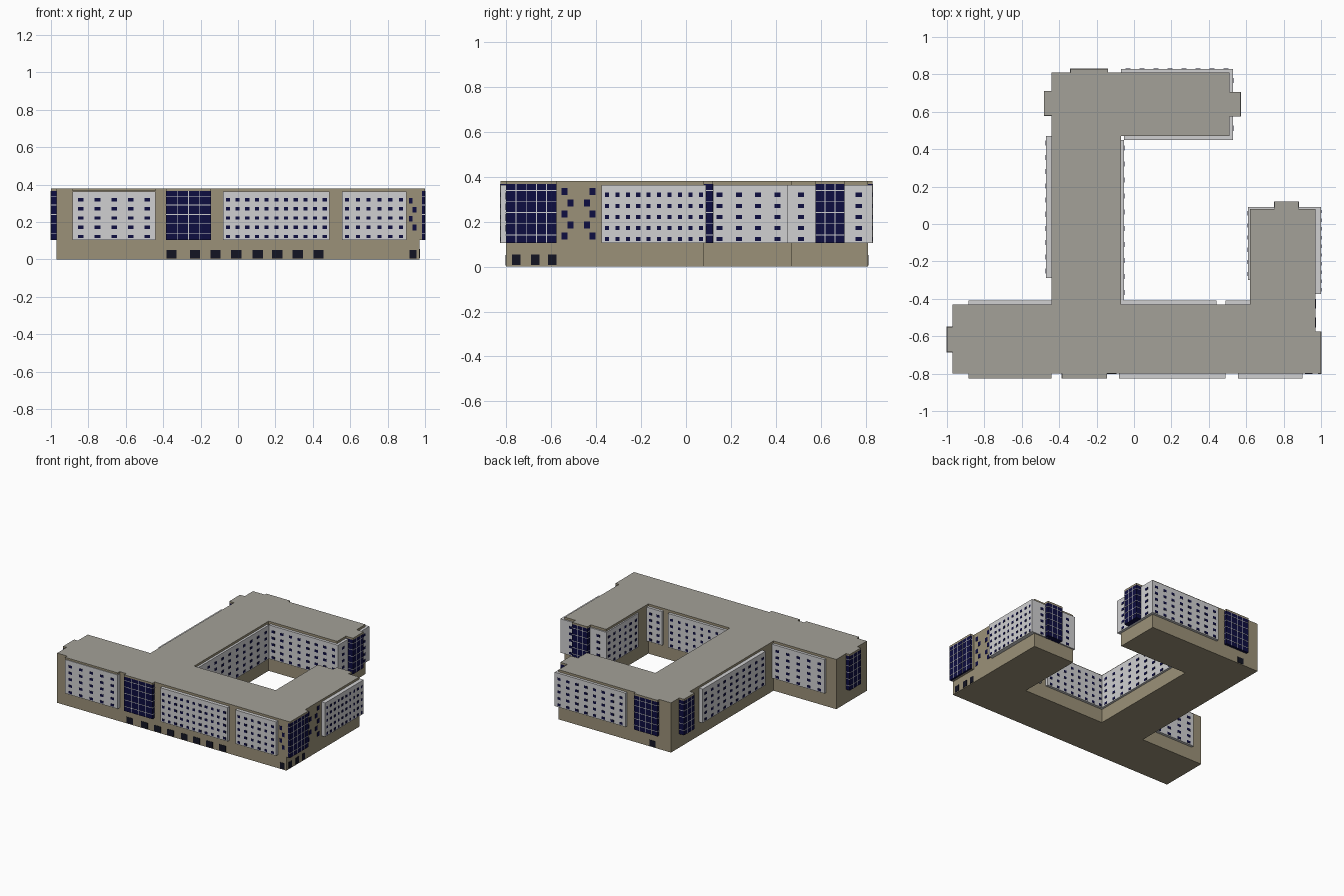
import bpy, bmesh

if "Cube" in bpy.data.objects:
    bpy.data.objects.remove(bpy.data.objects["Cube"])

Z0, ZR, TOP = 0.104, 0.366, 0.38          # bay underside, bay top, roof top
ROWS = [0.122, 0.171, 0.221, 0.270, 0.319]  # window rows


def material(name, rgb):
    m = bpy.data.materials.new(name)
    m.diffuse_color = (*rgb, 1)
    m.use_nodes = True
    m.node_tree.nodes["Principled BSDF"].inputs["Base Color"].default_value = m.diffuse_color
    return m


TAN = material("tan_wall", (0.33, 0.285, 0.19))
GREY = material("grey_roof", (0.37, 0.355, 0.315))
PALE = material("pale_panel", (0.63, 0.63, 0.64))
NAVY = material("navy_glass", (0.004, 0.004, 0.052))
DARK = material("dark_ground_window", (0.006, 0.007, 0.016))


def finish(name, bm, mats):
    bmesh.ops.recalc_face_normals(bm, faces=bm.faces)
    me = bpy.data.meshes.new(name)
    bm.to_mesh(me)
    bm.free()
    for m in mats:
        me.materials.append(m)
    ob = bpy.data.objects.new(name, me)
    bpy.context.collection.objects.link(ob)
    return ob


def world(side, u, d, z):
    """u runs along the wall, d is the distance in the facing direction."""
    return {"S": (u, -d, z), "N": (u, d, z), "E": (d, u, z), "W": (-d, u, z)}[side]


def boxes(name, side, items, mat, top=None):
    """One object from boxes (u0, u1, d0, d1, z0, z1); optional second colour on top."""
    bm = bmesh.new()
    for u0, u1, d0, d1, z0, z1 in items:
        v = [bm.verts.new(world(side, u, d, z)) for z in (z0, z1)
             for u, d in ((u0, d0), (u1, d0), (u1, d1), (u0, d1))]
        for f in ((0, 1, 2, 3), (4, 5, 6, 7), (0, 1, 5, 4), (1, 2, 6, 5), (2, 3, 7, 6), (3, 0, 4, 7)):
            bm.faces.new([v[i] for i in f])
    bmesh.ops.recalc_face_normals(bm, faces=bm.faces)
    if top:
        for f in bm.faces:
            f.material_index = int(f.normal.z > 0.5)
    return finish(name, bm, [mat, top] if top else [mat])


def plates(name, side, d, centres, w, h, mat):
    boxes(name, side, [(u - w / 2, u + w / 2, d - 0.002, d + 0.002, z - h / 2, z + h / 2)
                       for u, z in centres], mat)


def prism(name, pts, z0, z1, mats):
    bm = bmesh.new()
    base = bm.faces.new([bm.verts.new((x, y, z0)) for x, y in pts])
    ext = bmesh.ops.extrude_face_region(bm, geom=[base], use_keep_orig=True)
    for g in ext["geom"]:
        if isinstance(g, bmesh.types.BMVert):
            g.co.z = z1
    bmesh.ops.recalc_face_normals(bm, faces=bm.faces)
    for f in bm.faces:
        f.material_index = int(len(mats) > 1 and f.normal.z > 0.5)
    finish(name, bm, mats)


# Main block and roof share one footprint
FOOT = [(-0.97, -0.80), (0.97, -0.80), (0.97, 0.08), (0.62, 0.08), (0.62, -0.43),
        (-0.07, -0.43), (-0.07, 0.47), (0.51, 0.47), (0.51, 0.81), (-0.44, 0.81),
        (-0.44, -0.43), (-0.97, -0.43)]
prism("main_block", FOOT, 0, ZR, [TAN])
prism("roof_slab", FOOT, ZR, TOP, [TAN, GREY])


def window_bay(name, side, u0, u1, d0, d1, cols, w=0.022, inset=None):
    """Pale projecting panel with a grid of small windows."""
    boxes(name, side, [(u0, u1, d0, d1, Z0, ZR - 0.003)], PALE)
    inset = inset or (u1 - u0) / cols / 2
    step = (u1 - u0 - 2 * inset) / (cols - 1)
    plates(name + "_windows", side, d1,
           [(u0 + inset + i * step, z) for i in range(cols) for z in ROWS], w, 0.018, NAVY)


def glass_bay(name, side, u0, u1, d0, d1, cols, roof_from=None):
    """Navy glazed bay with pale bars and its own piece of roof."""
    boxes(name, side, [(u0, u1, d0, d1, Z0, ZR)], NAVY)
    e = 0.0015
    bars = [(u0 - e, u1 + e, d0, d1 + e, z - 0.002, z + 0.002)
            for z in (0.14, 0.19, 0.24, 0.29, 0.338)]
    for i in range(1, cols):
        u = u0 + (u1 - u0) * i / cols
        bars.append((u - 0.002, u + 0.002, d1 - e, d1 + e, Z0, ZR))
    boxes(name + "_bars", side, bars, PALE)
    r = d0 if roof_from is None else roof_from
    boxes(name + "_roof", side, [(u0, u1, r, d1, ZR, TOP)], TAN, GREY)


# Pale window bays: front wall
window_bay("front_left_bay", "S", -0.885, -0.44, 0.80, 0.825, 5, 0.03, 0.045)
boxes("front_left_bay_roof", "S", [(-0.885, -0.44, 0.80, 0.825, ZR, TOP)], TAN, GREY)
window_bay("front_middle_bay", "S", -0.08, 0.49, 0.80, 0.825, 11)
window_bay("front_right_bay", "S", 0.555, 0.90, 0.80, 0.825, 6)
# Front bar, courtyard and rear-facing walls
window_bay("rear_left_bay", "N", -0.885, -0.44, -0.43, -0.41, 5, 0.03, 0.045)
window_bay("court_south_bay", "N", -0.07, 0.44, -0.43, -0.41, 8)
window_bay("court_corner_bay", "N", 0.49, 0.62, -0.43, -0.41, 2)
# Spine
window_bay("spine_west_bay", "W", -0.29, 0.47, 0.44, 0.47, 10, 0.027)
window_bay("spine_court_bay", "E", -0.41, 0.45, -0.07, -0.053, 10, 0.027)
# Right wing
window_bay("wing_east_bay", "E", -0.375, 0.09, 0.97, 1.0, 10, 0.018)
window_bay("wing_west_bay", "W", -0.30, 0.09, -0.62, -0.61, 6)
window_bay("wing_end_bay", "N", 0.62, 0.97, 0.08, 0.09, 2, 0.027, 0.06)
# Rear bar
window_bay("rear_north_bay", "N", -0.07, 0.53, 0.81, 0.83, 8, 0.027)
window_bay("rear_court_bay", "S", -0.053, 0.53, -0.47, -0.45, 8, 0.027)
window_bay("rear_end_bay", "E", 0.47, 0.81, 0.51, 0.53, 2, 0.027, 0.042)

# Glazed bays
glass_bay("front_glass", "S", -0.385, -0.145, 0.80, 0.825, 4)
glass_bay("corner_glass", "E", -0.80, -0.575, 0.985, 1.0, 5, 0.97)
boxes("corner_glass_backing", "E", [(-0.80, -0.575, 0.97, 0.985, Z0, ZR)], TAN)
glass_bay("left_end_glass", "W", -0.685, -0.55, 0.97, 1.0, 3)
glass_bay("rear_west_glass", "W", 0.58, 0.71, 0.44, 0.48, 3)
glass_bay("rear_north_glass", "N", -0.34, -0.14, 0.81, 0.83, 4)
glass_bay("rear_east_glass", "E", 0.575, 0.705, 0.51, 0.57, 3)
glass_bay("wing_end_glass", "N", 0.75, 0.88, 0.08, 0.12, 3)

# Staggered stair windows beside the glazed corner
STAIR = [0.135, 0.185, 0.234, 0.283, 0.333]
plates("side_stair_windows", "E", 0.97,
       [(u, z) for i, z in enumerate(STAIR)
        for u in ((-0.513, -0.44) if i % 2 else (-0.54, -0.415))], 0.026, 0.032, NAVY)
plates("front_stair_windows", "S", 0.80,
       [(0.944 if i % 2 == 0 else 0.923, 0.17 + i * 0.048) for i in range(4)], 0.02, 0.03, NAVY)

# Ground floor openings
plates("front_ground_windows", "S", 0.80,
       [(u, 0.028) for u in (-0.355, -0.23, -0.12, -0.01, 0.105, 0.21, 0.32, 0.43)],
       0.055, 0.046, DARK)
plates("front_ground_door", "S", 0.80, [(0.935, 0.028)], 0.038, 0.046, DARK)
plates("side_ground_windows", "E", 0.97, [(u, 0.03) for u in (-0.755, -0.67, -0.595)],
       0.038, 0.048, DARK)
plates("rear_ground_window", "N", 0.81, [(-0.285, 0.028)], 0.05, 0.046, DARK)
